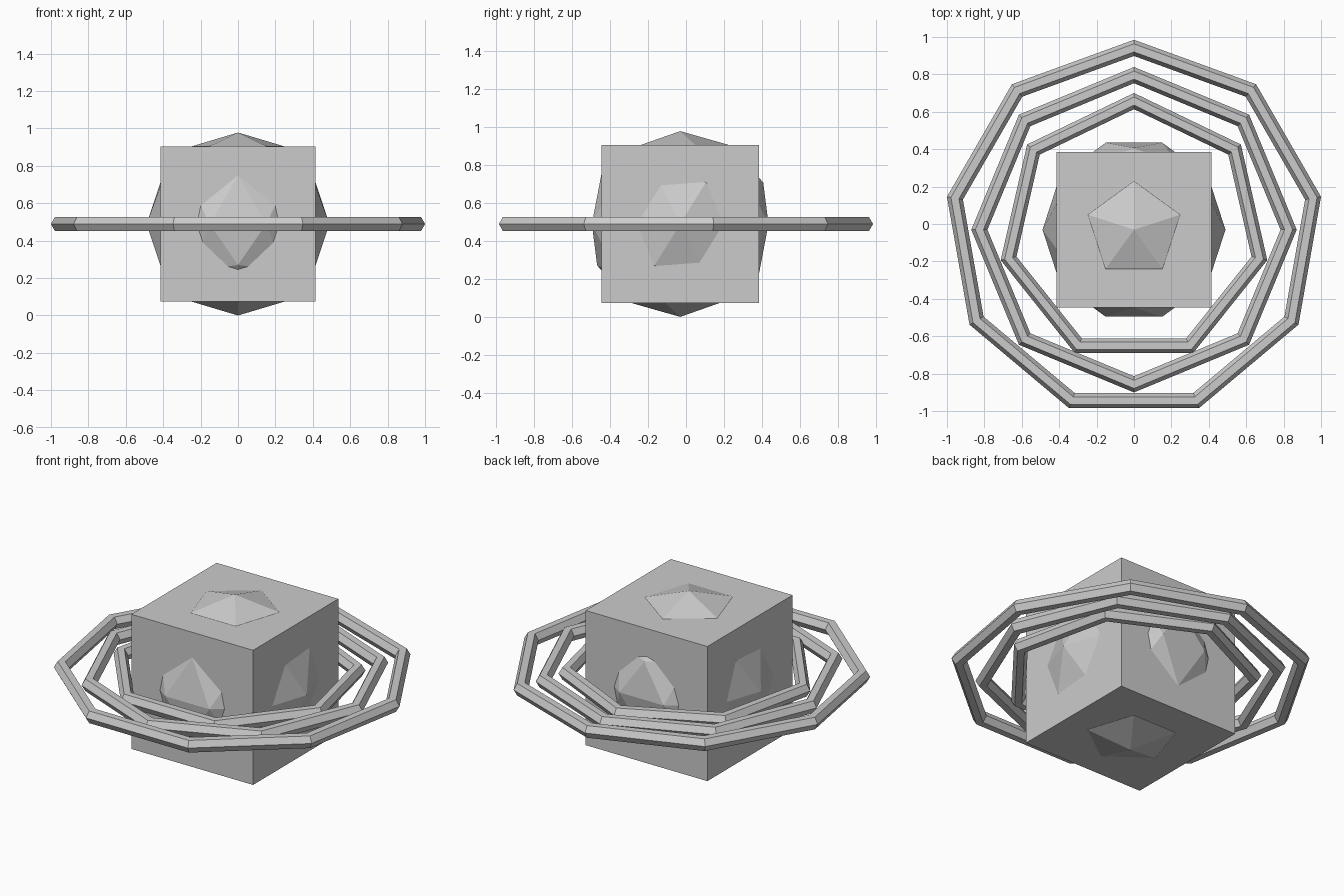
import bpy
from math import radians

if "Cube" in bpy.data.objects:
    bpy.data.objects.remove(bpy.data.objects["Cube"])

CY, CZ = -0.0306, 0.489          # shared centre of all parts
CENTRE = (0, CY, CZ)
TURN = (0, 0, radians(90))       # puts a vertex of each ring towards the back

# cube body
bpy.ops.mesh.primitive_cube_add(size=0.83, location=CENTRE)
bpy.context.object.name = "cube_body"

# faceted ball poking out through every cube face
bpy.ops.mesh.primitive_ico_sphere_add(subdivisions=2, radius=0.489,
                                      location=CENTRE, rotation=TURN)
bpy.context.object.name = "faceted_core"

# three low-poly rings: 7, 8 and 9 sides with hexagonal tubes
TUBE = 0.0433
for name, sides, outer in (("inner_ring", 7, 0.731),
                           ("middle_ring", 8, 0.870),
                           ("outer_ring", 9, 1.0154)):
    bpy.ops.mesh.primitive_torus_add(major_segments=sides, minor_segments=6,
                                     major_radius=outer - TUBE, minor_radius=TUBE,
                                     location=CENTRE, rotation=TURN)
    bpy.context.object.name = name
    bpy.ops.object.shade_flat()
